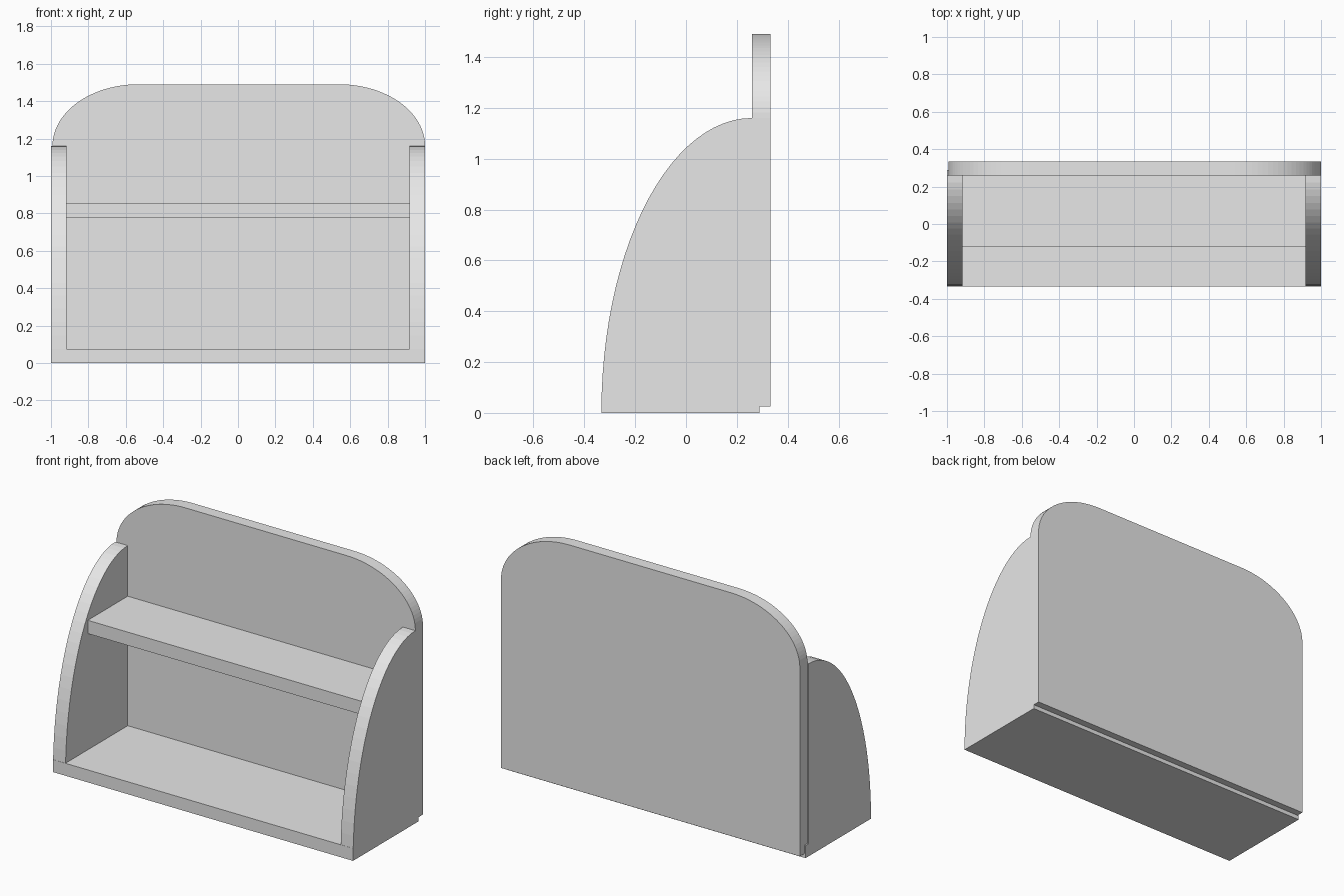
import bpy, bmesh, math

if "Cube" in bpy.data.objects:
    bpy.data.objects.remove(bpy.data.objects["Cube"])

grey = bpy.data.materials.new("plain_grey")
grey.diffuse_color = (0.8, 0.8, 0.8, 1)
grey.use_nodes = True
grey.node_tree.nodes["Principled BSDF"].inputs["Base Color"].default_value = grey.diffuse_color


def make_object(name, bm):
    bmesh.ops.recalc_face_normals(bm, faces=bm.faces)
    mesh = bpy.data.meshes.new(name)
    bm.to_mesh(mesh)
    bm.free()
    mesh.materials.append(grey)
    obj = bpy.data.objects.new(name, mesh)
    bpy.context.collection.objects.link(obj)
    return obj


def extrude(name, outline, direction):
    """Solid board from a closed outline pushed along a direction."""
    bm = bmesh.new()
    face = bm.faces.new([bm.verts.new(p) for p in outline])
    new = bmesh.ops.extrude_face_region(bm, geom=[face])["geom"]
    verts = [v for v in new if isinstance(v, bmesh.types.BMVert)]
    bmesh.ops.translate(bm, verts=verts, vec=direction)
    return make_object(name, bm)


def board(name, x0, x1, y0, y1, z0, z1):
    outline = [(x0, y0, z0), (x1, y0, z0), (x1, y1, z0), (x0, y1, z0)]
    return extrude(name, outline, (0, 0, z1 - z0))


def arc(cx, cz, rx, rz, a0, a1, steps):
    """Points along part of an ellipse, angles in degrees."""
    angles = [math.radians(a0 + (a1 - a0) * i / steps) for i in range(steps + 1)]
    return [(cx + rx * math.cos(a), cz + rz * math.sin(a)) for a in angles]


BACK_Y, REAR_Y, FRONT_Y = 0.26, 0.333, -0.333
BASE_TOP, SIDE_TOP, TOP = 0.075, 1.16, 1.49
INNER = 0.917

# Base and middle shelf
board("base", -1, 1, FRONT_Y, 0.29, 0, BASE_TOP)
board("shelf", -INNER, INNER, -0.12, BACK_Y, 0.775, 0.855)

# Quarter-ellipse side panels
depth = BACK_Y - FRONT_Y
start = 180 - math.degrees(math.asin(BASE_TOP / SIDE_TOP))
profile = arc(BACK_Y, 0, depth, SIDE_TOP, start, 90, 24) + [(BACK_Y, BASE_TOP)]
for name, x in (("left_side", -1), ("right_side", INNER)):
    extrude(name, [(x, y, z) for y, z in profile], (1 - INNER, 0, 0))

# Back panel with rounded upper corners
left, right = -0.992, 1.0
rx, rz = 0.46, TOP - SIDE_TOP
profile = [(left, 0.025), (right, 0.025)]
profile += arc(right - rx, SIDE_TOP, rx, rz, 0, 90, 24)
profile += arc(left + rx, SIDE_TOP, rx, rz, 90, 180, 24)
extrude("back_panel", [(x, BACK_Y, z) for x, z in profile], (0, REAR_Y - BACK_Y, 0))
